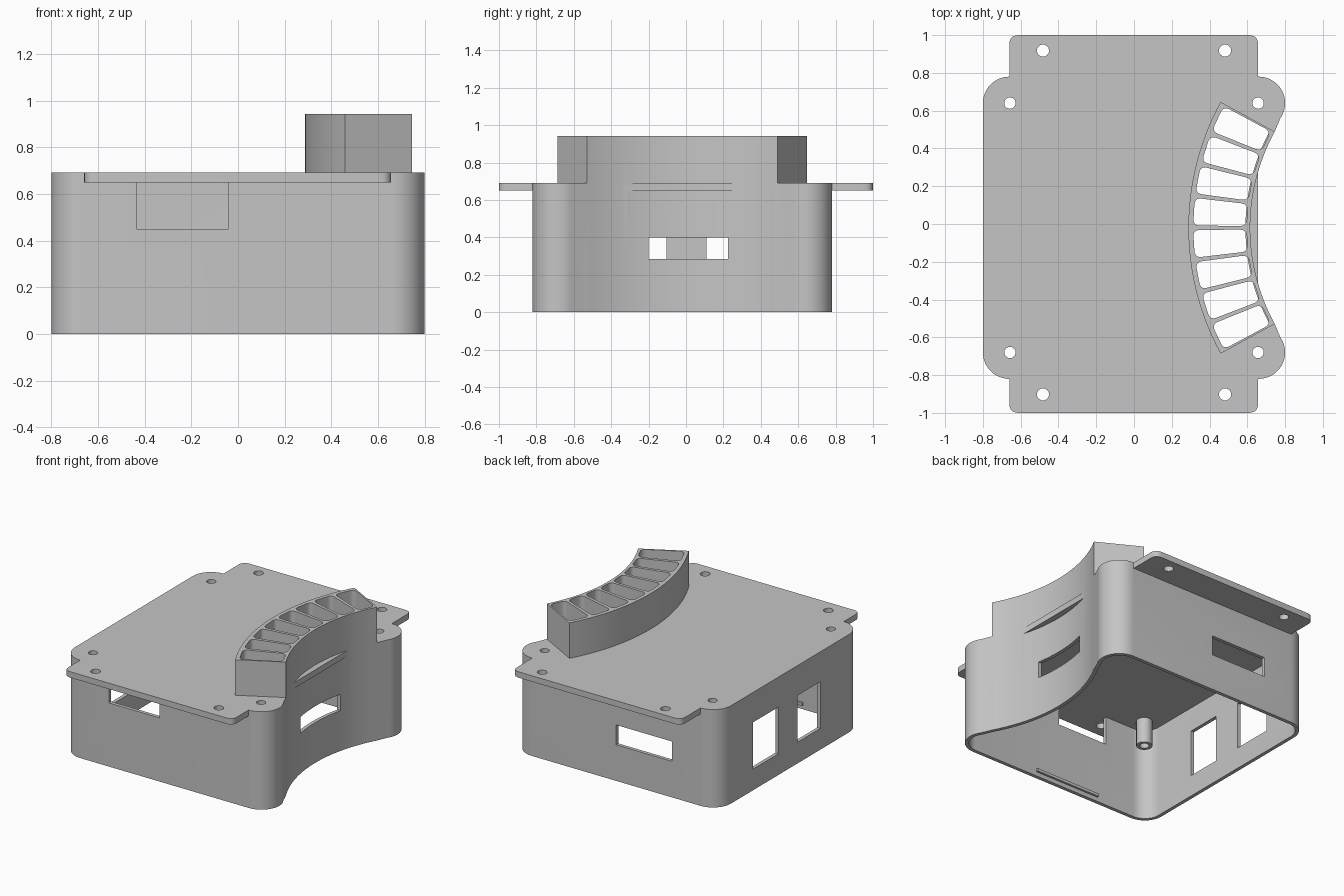
import bpy, bmesh
from math import sin, cos, radians
from mathutils import Vector

if "Cube" in bpy.data.objects:
    bpy.data.objects.remove(bpy.data.objects["Cube"], do_unlink=True)

CY = -0.02                      # middle of the case along y
ARC_X, R_IN, R_OUT = 1.675, 1.06, 1.387   # centre and radii of the curved rack
HALF = 28.7                     # half angle of the rack
WALL, ROOF, TOP, RACK_TOP = 0.025, 0.65, 0.692, 0.943

grey = bpy.data.materials.new("grey plastic")
grey.use_nodes = True
grey.diffuse_color = (0.56, 0.56, 0.56, 1)
grey.node_tree.nodes["Principled BSDF"].inputs["Base Color"].default_value = grey.diffuse_color


def prism(name, points, z0, z1):
    """Upright prism over a plan outline."""
    bm = bmesh.new()
    face = bm.faces.new([bm.verts.new((p[0], p[1], z0)) for p in points])
    ext = bmesh.ops.extrude_face_region(bm, geom=[face])
    tops = [g for g in ext["geom"] if isinstance(g, bmesh.types.BMVert)]
    bmesh.ops.translate(bm, verts=tops, vec=(0, 0, z1 - z0))
    bmesh.ops.recalc_face_normals(bm, faces=bm.faces)
    mesh = bpy.data.meshes.new(name)
    bm.to_mesh(mesh)
    bm.free()
    mesh.materials.append(grey)
    obj = bpy.data.objects.new(name, mesh)
    bpy.context.collection.objects.link(obj)
    return obj


def arc(cx, cy, r, a0, a1, n):
    angles = [radians(a0 + (a1 - a0) * i / n) for i in range(n + 1)]
    return [(cx + r * cos(a), cy + r * sin(a)) for a in angles]


def rack_arc(r, a0, a1, n):
    return arc(ARC_X, CY, r, 180 + a0, 180 + a1, n)


def rect(x0, x1, y0, y1):
    return [(x0, y0), (x1, y0), (x1, y1), (x0, y1)]


def rounded(points, r, n=5):
    """Round every corner of an outline."""
    out = []
    for i, p in enumerate(points):
        p = Vector(p)
        a = p + (Vector(points[i - 1]) - p).normalized() * r
        b = p + (Vector(points[(i + 1) % len(points)]) - p).normalized() * r
        for k in range(n + 1):
            t = k / n
            out.append(a * (1 - t) ** 2 + p * 2 * t * (1 - t) + b * t * t)
    return out


def combine(target, tool, operation):
    """Apply a boolean and remove the tool."""
    mod = target.modifiers.new("boolean", 'BOOLEAN')
    mod.operation, mod.solver, mod.object = operation, 'EXACT', tool
    bpy.context.view_layer.objects.active = target
    bpy.ops.object.modifier_apply(modifier=mod.name)
    bpy.data.objects.remove(tool, do_unlink=True)


def cut(target, points, z0, z1):
    combine(target, prism("cutter", points, z0, z1), 'DIFFERENCE')


def case_outline(inset):
    """Rounded box with a concave right side."""
    r, c = 0.14 - inset, 0.66
    return (arc(c, CY + c, r, -35, 90, 16) + arc(-c, CY + c, r, 90, 180, 12)
            + arc(-c, CY - c, r, 180, 270, 12) + arc(c, CY - c, r, 270, 395, 16)
            + rack_arc(R_IN + inset, HALF, -HALF, 32))


# Case, mounting flange and curved rack fused into one body
case = prism("case", case_outline(0), 0, TOP)
combine(case, prism("flange", rounded(rect(-0.66, 0.657, -1, 1), 0.05), ROOF, TOP), 'UNION')
rack_plan = rack_arc(R_IN, HALF, -HALF, 32) + rack_arc(R_OUT, -HALF, HALF, 32)
combine(case, prism("rack", rack_plan, 0.3, RACK_TOP), 'UNION')

# Hollow inside, open at the bottom
cut(case, case_outline(WALL), -0.1, ROOF)

# Eight rack pockets, open right through the roof
step, gap = 2 * HALF / 8, 0.5
for i in range(8):
    a = -HALF + i * step + gap
    b = a + step - 2 * gap
    pocket = rack_arc(R_IN + 0.02, a, b, 1) + rack_arc(R_OUT - WALL, b, a, 1)
    cut(case, rounded(pocket, 0.035), 0.5, 1)

# Wall openings
cut(case, rect(-0.435, -0.04, -0.9, -0.7), 0.45, ROOF)      # front
cut(case, rect(-0.435, 0, 0.7, 0.9), 0.255, 0.395)          # back
cut(case, rect(0.5, 0.75, -0.2, 0.225), 0.285, 0.4)         # concave side
for y0, y1 in ((-0.357, -0.105), (0.11, 0.395)):            # flat side
    cut(case, rect(-0.9, -0.7, y0, y1), 0.15, 0.48)

# Screw holes in the flange and the corners, with hollow standoffs below
parts = [case]
for sx, side in ((-1, "right"), (1, "left")):
    for sy, end in ((-1, "front"), (1, "back")):
        cut(case, arc(sx * 0.482, 0.008 + sy * 0.91, 0.032, 0, 345, 23), 0.6, 0.75)
        hole = arc(sx * 0.657, CY + sy * 0.66, 0.03, 0, 345, 23)
        cut(case, hole, 0.6, 0.75)
        post = prism(f"standoff_{end}_{side}",
                     arc(sx * 0.657, CY + sy * 0.66, 0.052, 0, 345, 23), 0.47, ROOF)
        cut(post, hole, 0.4, 0.75)
        parts.append(post)

# Small retaining ledge inside the front wall
parts.append(prism("inner_ledge", rect(-0.36, 0.15, -0.8, -0.78), 0.03, 0.05))

for obj in bpy.context.view_layer.objects:
    obj.select_set(obj in parts)
bpy.context.view_layer.objects.active = case
bpy.ops.object.shade_smooth_by_angle(angle=radians(30))
